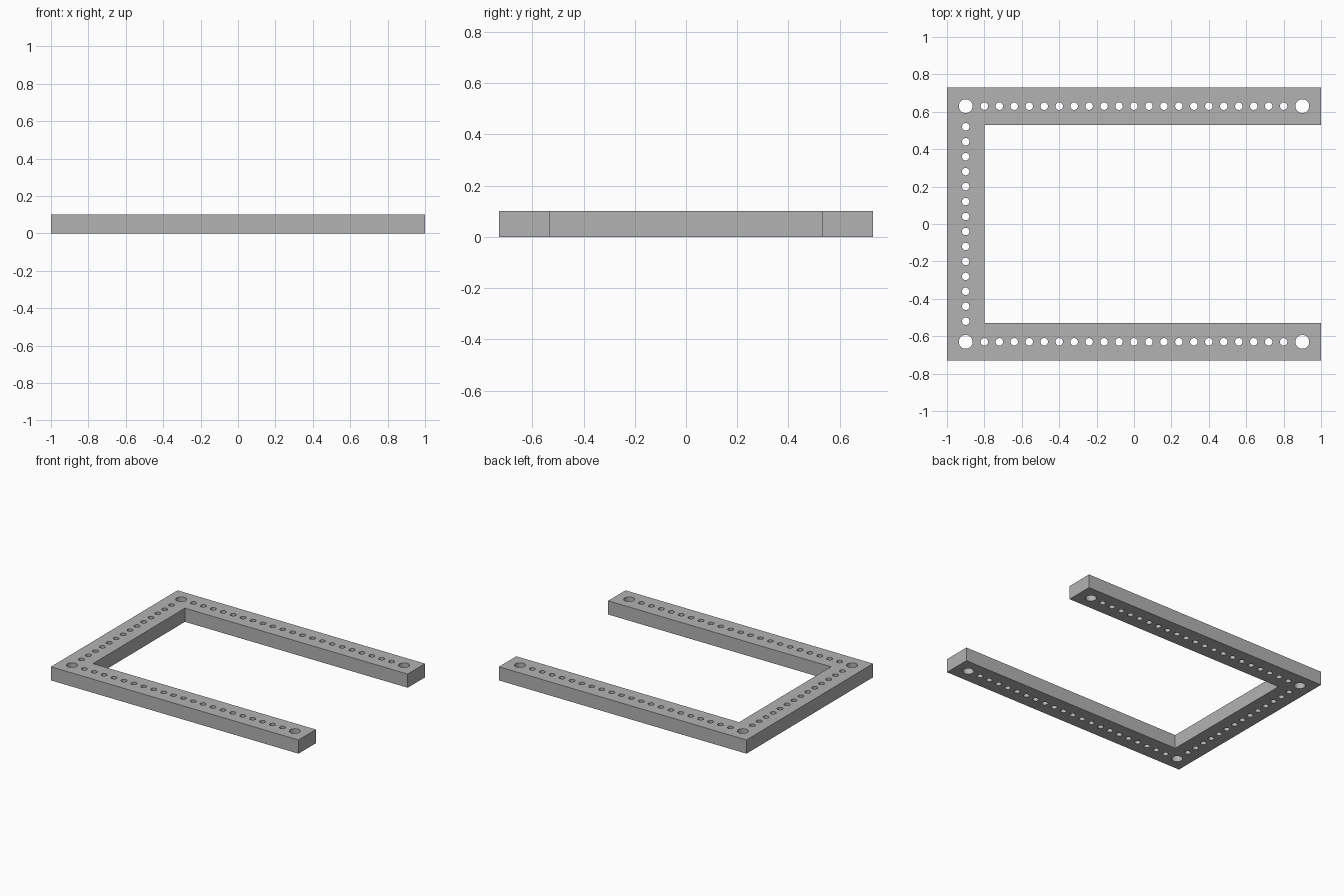
import bpy, bmesh
from math import cos, sin, tau

cube = bpy.data.objects.get("Cube")
if cube:
    bpy.data.objects.remove(cube, do_unlink=True)

HALF_X, HALF_Y, BAR, HEIGHT = 1.0, 0.73, 0.2, 0.1
ROW_X, ROW_Y, PITCH = HALF_X - BAR / 2, HALF_Y - BAR / 2, 0.08
BIG_R, SMALL_R = 0.037, 0.02

grey = bpy.data.materials.new("plain grey")
grey.use_nodes = True
colour = (0.45, 0.45, 0.45, 1)
grey.diffuse_color = colour
grey.node_tree.nodes["Principled BSDF"].inputs["Base Color"].default_value = colour

# Flat filled profile, extruded to the bar height
profile = bpy.data.curves.new("u_frame", "CURVE")
profile.dimensions = "2D"
profile.fill_mode = "BOTH"
profile.extrude = HEIGHT / 2


def outline(points):
    spline = profile.splines.new("POLY")
    spline.points.add(len(points) - 1)
    for point, (x, y) in zip(spline.points, points):
        point.co = (x, y, 0, 1)
    spline.use_cyclic_u = True


def hole(x, y, radius, sides=24):
    outline([(x + radius * cos(tau * i / sides), y + radius * sin(tau * i / sides))
             for i in range(sides)])


# U-shaped outline, open towards +x
inner_x, inner_y = BAR - HALF_X, HALF_Y - BAR
outline([(-HALF_X, -HALF_Y), (HALF_X, -HALF_Y), (HALF_X, -inner_y), (inner_x, -inner_y),
         (inner_x, inner_y), (HALF_X, inner_y), (HALF_X, HALF_Y), (-HALF_X, HALF_Y)])

# Large end holes and the row of small holes along each arm
for y in (-ROW_Y, ROW_Y):
    for x in (-ROW_X, ROW_X):
        hole(x, y, BIG_R)
    for i in range(21):
        hole((i - 10) * PITCH, y, SMALL_R)

# Row of small holes along the connecting bar
for i in range(14):
    hole(-ROW_X, (i - 6.5) * PITCH, SMALL_R)

frame = bpy.data.objects.new("u_frame", profile)
bpy.context.collection.objects.link(frame)
frame.location.z = HEIGHT / 2

# Turn the profile into a welded mesh
for obj in bpy.context.selected_objects:
    obj.select_set(False)
frame.select_set(True)
bpy.context.view_layer.objects.active = frame
bpy.ops.object.convert(target="MESH")
frame = bpy.context.view_layer.objects.active
bm = bmesh.new()
bm.from_mesh(frame.data)
bmesh.ops.remove_doubles(bm, verts=bm.verts, dist=0.0001)
bmesh.ops.recalc_face_normals(bm, faces=bm.faces)
bm.to_mesh(frame.data)
bm.free()
frame.data.materials.clear()
frame.data.materials.append(grey)
bpy.ops.object.shade_smooth_by_angle()
